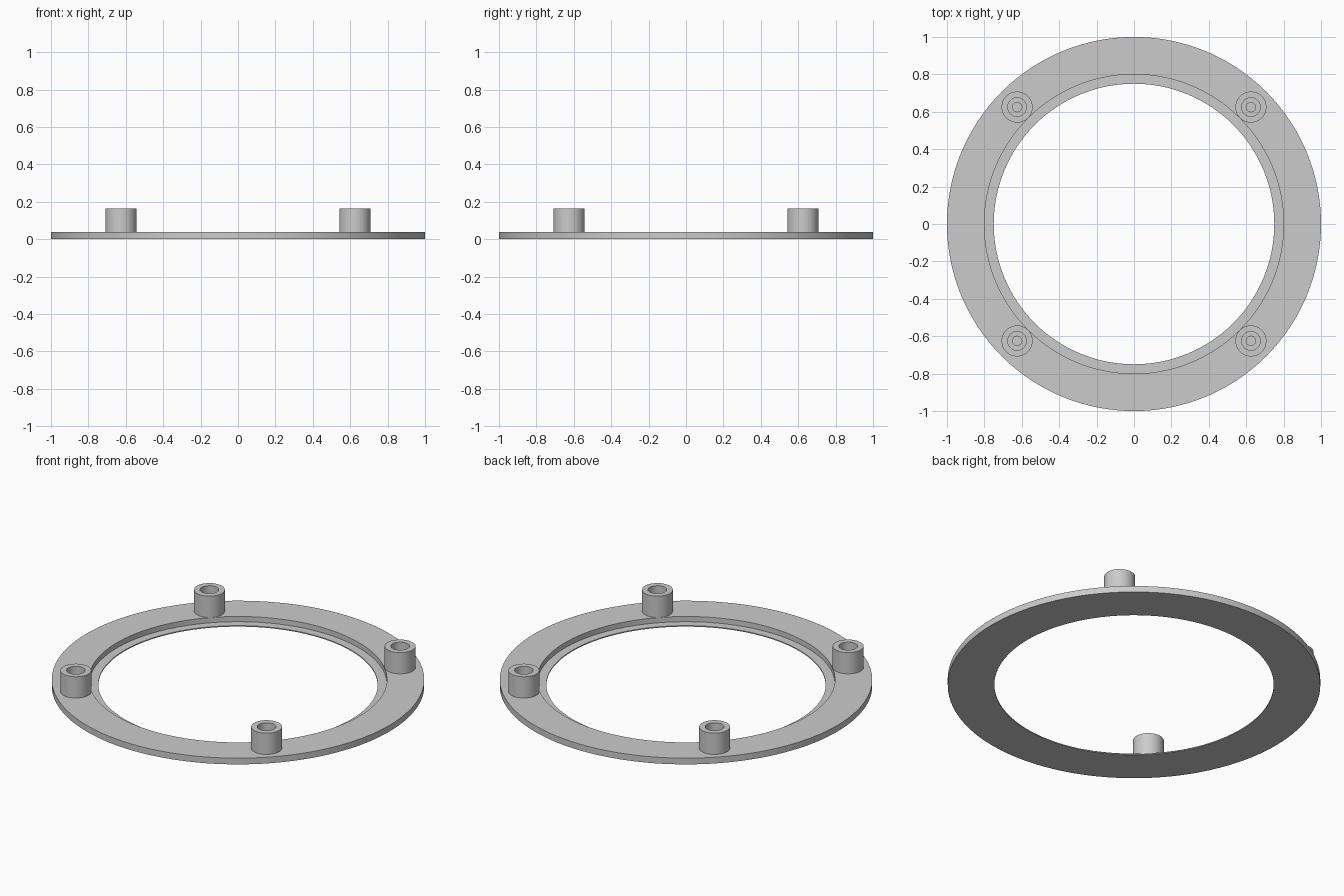
import bpy, bmesh, math
from mathutils import Matrix

cube = bpy.data.objects.get("Cube")
if cube:
    bpy.data.objects.remove(cube, do_unlink=True)

# One plain grey for the whole model
grey = bpy.data.materials.new("plain_grey")
grey.use_nodes = True
colour = (0.6, 0.6, 0.6, 1)
grey.diffuse_color = colour
grey.node_tree.nodes["Principled BSDF"].inputs["Base Color"].default_value = colour


def lathe(name, profile, sides, location=(0, 0, 0), closed=False):
    """Turn an (radius, height) profile around the z axis."""
    bm = bmesh.new()
    verts = [bm.verts.new((r, 0, z)) for r, z in profile]
    edges = [bm.edges.new(pair) for pair in zip(verts, verts[1:])]
    if closed:
        edges.append(bm.edges.new((verts[-1], verts[0])))
    bmesh.ops.spin(bm, geom=verts + edges, cent=(0, 0, 0), axis=(0, 0, 1),
                   angle=math.tau, steps=sides, use_duplicate=False)
    bmesh.ops.remove_doubles(bm, verts=bm.verts, dist=1e-5)
    bmesh.ops.recalc_face_normals(bm, faces=bm.faces)
    # An open profile must still face up at its rim
    top = max(bm.faces, key=lambda f: f.calc_center_median().z)
    if top.normal.z < 0:
        bmesh.ops.reverse_faces(bm, faces=bm.faces)
    mesh = bpy.data.meshes.new(name)
    bm.to_mesh(mesh)
    bm.free()
    mesh.materials.append(grey)
    obj = bpy.data.objects.new(name, mesh)
    obj.location = location
    bpy.context.collection.objects.link(obj)
    bpy.ops.object.select_all(action='DESELECT')
    obj.select_set(True)
    bpy.context.view_layer.objects.active = obj
    bpy.ops.object.shade_smooth_by_angle(angle=math.radians(30))
    return obj


PLATE = 0.037   # plate thickness
LEDGE = 0.006   # thin inner lip
TOP = 0.163     # top of the posts

# Flat ring with a thin recessed lip around the opening
lathe("base_ring", [(0.75, 0), (1, 0), (1, PLATE), (0.8, PLATE),
                    (0.8, LEDGE), (0.75, LEDGE)], 128, closed=True)

# Four hollow posts with a stepped bore, standing on the ring
post = [(0.083, PLATE), (0.083, TOP), (0.05, TOP), (0.05, 0.08),
        (0.025, 0.08), (0.025, PLATE)]
for side, x in (("left", 0.625), ("right", -0.625)):
    for end, y in (("front", -0.625), ("back", 0.625)):
        lathe(f"{end}_{side}_post", post, 48, (x, y, 0))
